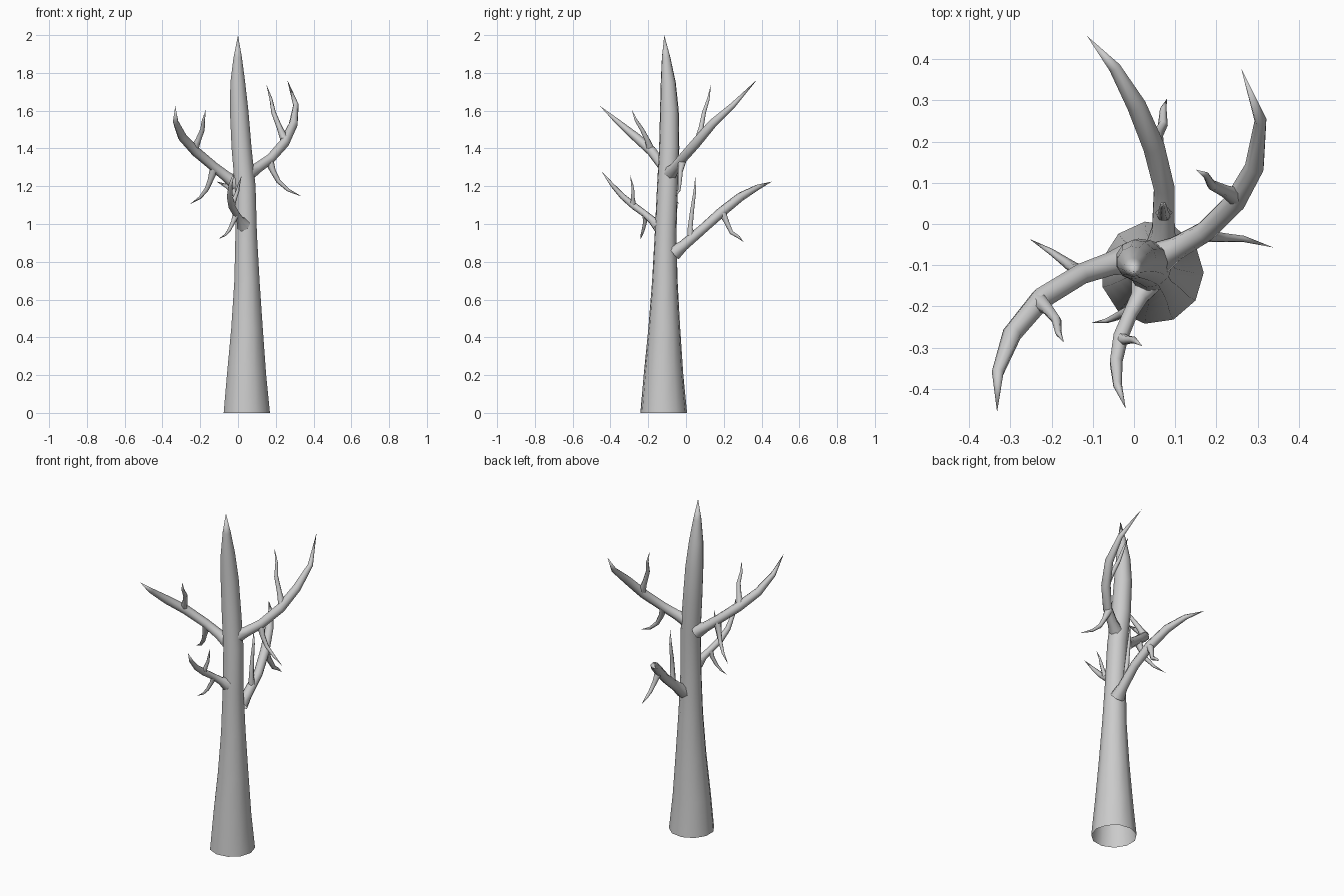
import bpy, bmesh, math
from mathutils import Vector


def tube(name, pts, sides, flat_rings=False):
    """Sweep a ring along (x, y, z, radius) points; last point closes to a tip, start is open."""
    bm = bmesh.new()
    P = [Vector(p[:3]) for p in pts]
    rings, ref = [], None
    for i, p in enumerate(P[:-1]):
        d = (P[i + 1] - P[max(i - 1, 0)]).normalized()
        if flat_rings:
            d = Vector((0, 0, 1))
        if ref is None:
            ref = Vector((1, 0, 0)) if abs(d.x) < 0.7 else Vector((0, 1, 0))
        ref = (ref - d * ref.dot(d)).normalized()
        side = d.cross(ref)
        ring = []
        for k in range(sides):
            a = 2 * math.pi * k / sides
            ring.append(bm.verts.new(p + pts[i][3] * (math.cos(a) * ref + math.sin(a) * side)))
        rings.append(ring)
    for r0, r1 in zip(rings, rings[1:]):
        for k in range(sides):
            n = (k + 1) % sides
            bm.faces.new((r0[k], r0[n], r1[n], r1[k]))
    tip = bm.verts.new(P[-1])
    for k in range(sides):
        bm.faces.new((rings[-1][k], rings[-1][(k + 1) % sides], tip))
    bmesh.ops.recalc_face_normals(bm, faces=bm.faces)
    for f in bm.faces:
        f.smooth = True
    me = bpy.data.meshes.new(name)
    bm.to_mesh(me)
    bm.free()
    ob = bpy.data.objects.new(name, me)
    bpy.context.collection.objects.link(ob)
    return ob


def limb(name, path, radii, sides=7):
    return tube(name, [(*p, r) for p, r in zip(path, radii)], sides)


# Trunk: flared open base, slight lean, pointed top
tube("trunk", [
    (.044, -.118, 0, .125), (.043, -.119, .2, .106), (.046, -.115, .45, .085),
    (.046, -.112, .7, .068), (.042, -.108, .95, .058), (.037, -.098, 1.2, .056),
    (.018, -.089, 1.4, .054), (.005, -.088, 1.6, .050), (-.002, -.094, 1.75, .040),
    (-.002, -.105, 1.88, .023), (.0, -.115, 2.0, 0)], 11, True)

# Main branches
BR = (.042, .029, .026, .027, .024, .015, 0)
limb("back_branch", [
    (.065, -.065, .845), (.07, -.015, .885), (.072, .09, .975), (.047, .19, 1.065),
    (.005, .29, 1.145), (-.047, .38, 1.195), (-.114, .456, 1.225)], BR)
limb("right_branch", [
    (.055, -.085, 1.27), (.10, -.06, 1.295), (.17, -.02, 1.345), (.245, .055, 1.43),
    (.293, .14, 1.53), (.307, .25, 1.63), (.26, .377, 1.765)], BR)
limb("left_branch", [
    (-.01, -.085, 1.215), (-.06, -.098, 1.25), (-.13, -.122, 1.305), (-.225, -.18, 1.385),
    (-.295, -.265, 1.46), (-.33, -.36, 1.54), (-.332, -.456, 1.625)], BR)
limb("front_branch", [
    (.028, -.145, .995), (.012, -.18, 1.02), (-.01, -.22, 1.055), (-.033, -.275, 1.095),
    (-.044, -.335, 1.145), (-.04, -.39, 1.205), (-.02, -.448, 1.28)],
    (.040, .022, .018, .019, .016, .011, 0))

# Twigs: one rising and one drooping on each branch
TW = (.024, .015, .012, .008, 0)
twigs = {
    "back_twig_upper": [(.072, .03, .92), (.073, .022, .98), (.071, .032, 1.07), (.071, .046, 1.17), (.07, .05, 1.255)],
    "back_twig_lower": [(.048, .19, 1.065), (.056, .215, 1.01), (.07, .24, .955), (.071, .28, .93), (.08, .304, .905)],
    "right_twig_upper": [(.25, .065, 1.44), (.22, .08, 1.51), (.188, .095, 1.59), (.175, .118, 1.66), (.15, .132, 1.738)],
    "right_twig_lower": [(.165, -.02, 1.335), (.185, -.03, 1.28), (.215, -.033, 1.225), (.265, -.036, 1.18), (.338, -.057, 1.145)],
    "left_twig_upper": [(-.235, -.185, 1.39), (-.21, -.205, 1.445), (-.188, -.233, 1.50), (-.183, -.265, 1.55), (-.17, -.287, 1.605)],
    "left_twig_lower": [(-.125, -.12, 1.295), (-.145, -.108, 1.235), (-.165, -.093, 1.185), (-.20, -.068, 1.14), (-.254, -.036, 1.105)],
    "front_twig_upper": [(-.033, -.28, 1.10), (-.017, -.281, 1.135), (-.002, -.281, 1.175), (.005, -.285, 1.21), (.02, -.296, 1.258)],
    "front_twig_lower": [(-.01, -.215, 1.05), (-.026, -.217, 1.01), (-.045, -.226, .97), (-.067, -.235, .942), (-.104, -.24, .92)],
}
for name, path in twigs.items():
    s = .75 if name.startswith("front") else 1
    limb(name, path, [r * s for r in TW], 6)
